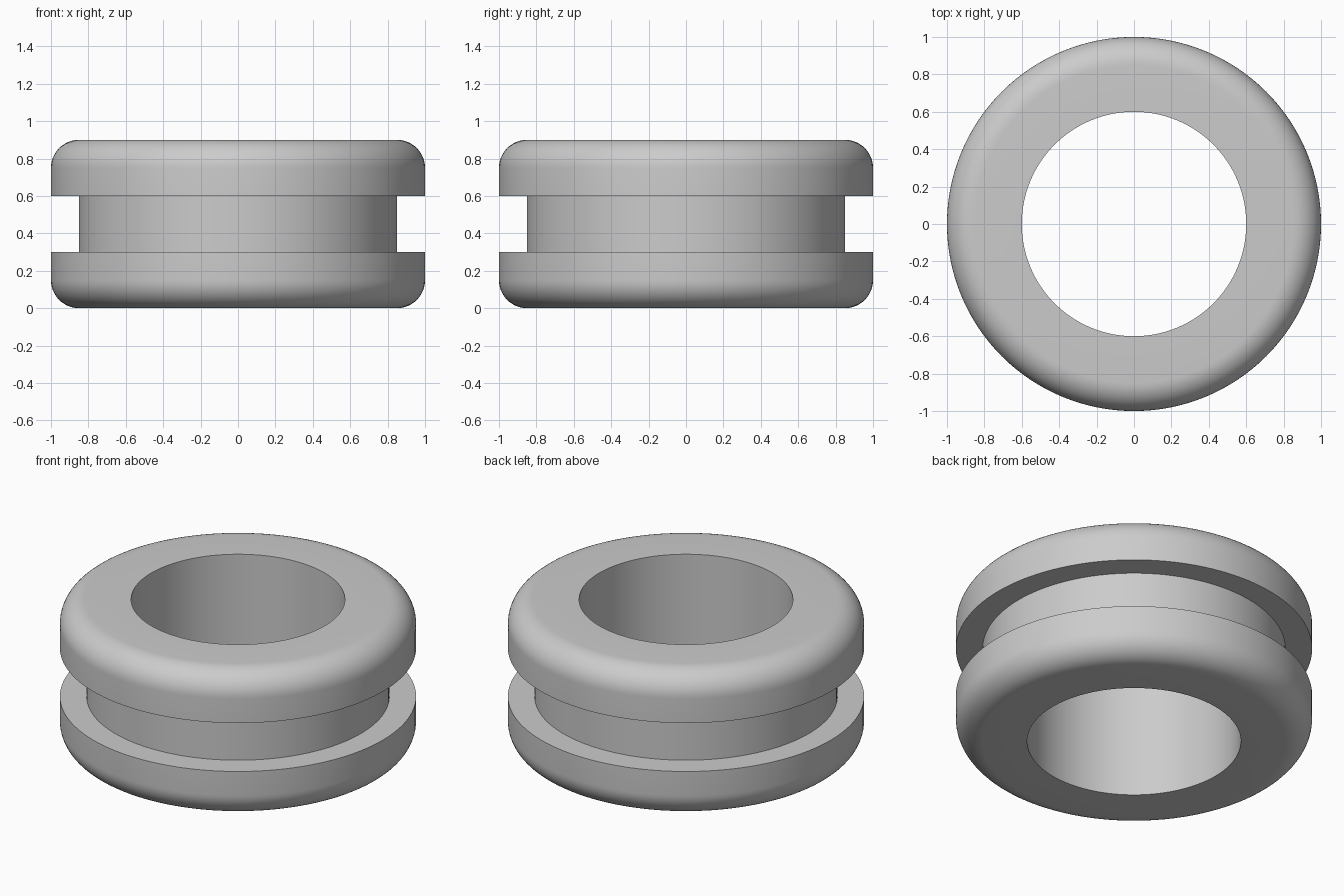
import bpy, bmesh, math

cube = bpy.data.objects.get("Cube")
if cube:
    bpy.data.objects.remove(cube, do_unlink=True)

OUTER, GROOVE, BORE = 1.0, 0.85, 0.6
HEIGHT, FLANGE, FILLET = 0.9, 0.3, 0.15
SEGMENTS, ARC_STEPS = 128, 12

# Rubber material
rubber = bpy.data.materials.new("grey_rubber")
rubber.use_nodes = True
rubber.diffuse_color = (0.6, 0.6, 0.6, 1)
bsdf = next(n for n in rubber.node_tree.nodes if n.type == 'BSDF_PRINCIPLED')
bsdf.inputs["Base Color"].default_value = rubber.diffuse_color

# Lower half of the section: bore edge, rounded rim, groove shoulder
lower = [(BORE, 0)]
for i in range(ARC_STEPS + 1):
    a = math.pi / 2 * i / ARC_STEPS
    lower.append((OUTER - FILLET + FILLET * math.sin(a),
                  FILLET - FILLET * math.cos(a)))
lower += [(OUTER, FLANGE), (GROOVE, FLANGE)]
profile = lower + [(r, HEIGHT - z) for r, z in reversed(lower)]

# Grommet ring: the closed section turned about the z axis
bm = bmesh.new()
verts = [bm.verts.new((r, 0, z)) for r, z in profile]
edges = [bm.edges.new((verts[i - 1], verts[i])) for i in range(len(verts))]
bmesh.ops.spin(bm, geom=verts + edges, cent=(0, 0, 0), axis=(0, 0, 1),
               angle=math.tau, steps=SEGMENTS, use_merge=True)
bmesh.ops.remove_doubles(bm, verts=bm.verts, dist=1e-5)
bmesh.ops.recalc_face_normals(bm, faces=bm.faces)
mesh = bpy.data.meshes.new("grommet_ring")
bm.to_mesh(mesh)
bm.free()
mesh.materials.append(rubber)
ring = bpy.data.objects.new("grommet_ring", mesh)
bpy.context.collection.objects.link(ring)

# Smooth curved walls, crisp shoulders
bpy.context.view_layer.objects.active = ring
ring.select_set(True)
bpy.ops.object.shade_smooth_by_angle(angle=math.radians(30))
